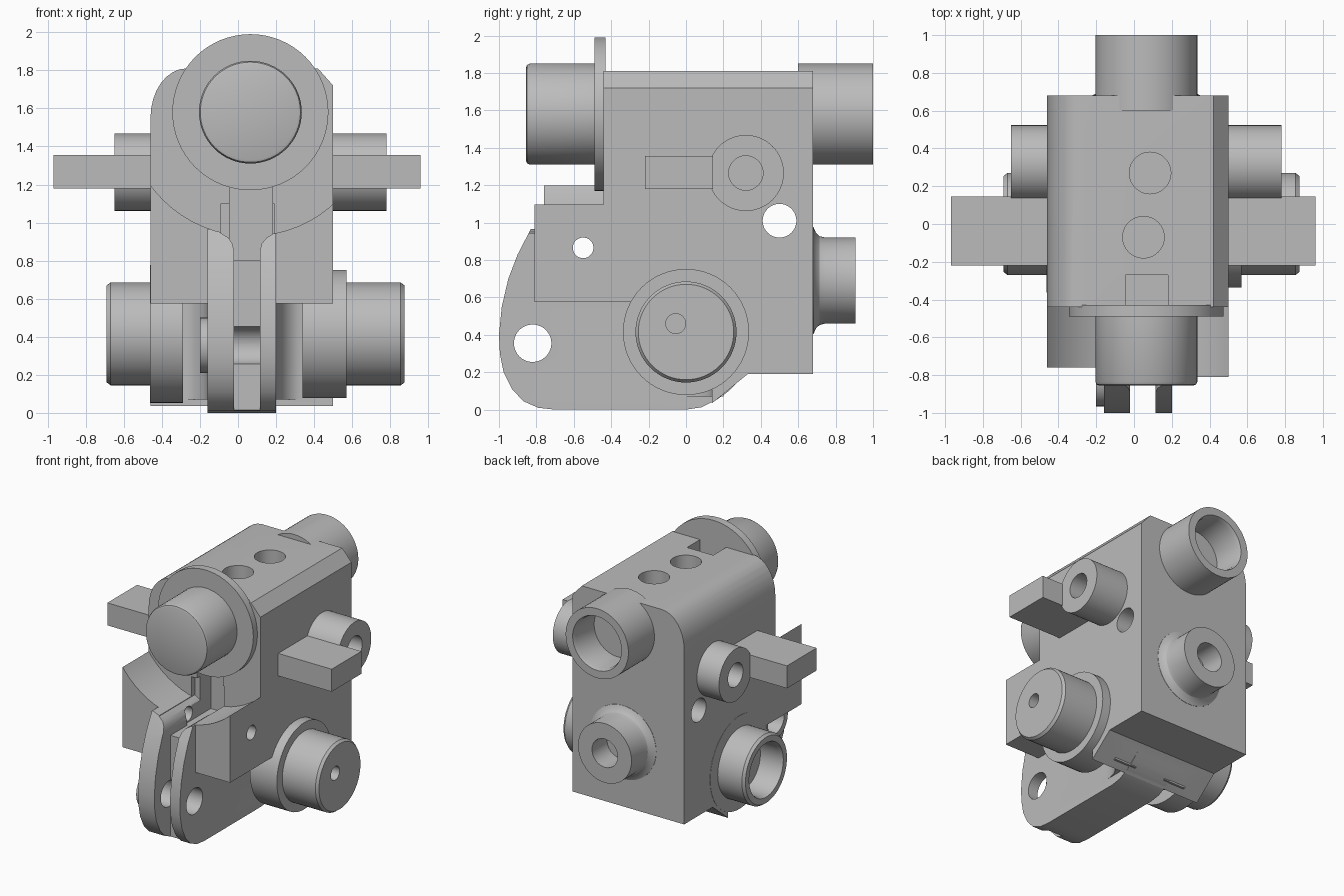
import bpy, bmesh, math
from mathutils import Vector

if "Cube" in bpy.data.objects:
    bpy.data.objects.remove(bpy.data.objects["Cube"])

grey = bpy.data.materials.new("grey plastic")
grey.diffuse_color = (0.5, 0.5, 0.5, 1)
grey.use_nodes = True
grey.node_tree.nodes["Principled BSDF"].inputs["Base Color"].default_value = grey.diffuse_color


def finish(name, bm):
    bmesh.ops.recalc_face_normals(bm, faces=bm.faces)
    me = bpy.data.meshes.new(name)
    bm.to_mesh(me)
    bm.free()
    ob = bpy.data.objects.new(name, me)
    bpy.context.collection.objects.link(ob)
    me.materials.append(grey)
    return ob


def prism(name, pts, axis, a, b):
    """Extrude a 2D outline along an axis: x uses (y,z), y uses (x,z), z uses (x,y)."""
    bm = bmesh.new()
    def place(p, t):
        v = list(p)
        v.insert("xyz".index(axis), t)
        return bm.verts.new(v)
    lo = [place(p, a) for p in pts]
    hi = [place(p, b) for p in pts]
    bm.faces.new(lo)
    bm.faces.new(hi)
    n = len(pts)
    for i in range(n):
        j = (i + 1) % n
        bm.faces.new((lo[i], lo[j], hi[j], hi[i]))
    return finish(name, bm)


def box(name, x, y, z):
    return prism(name, [(x[0], y[0]), (x[1], y[0]), (x[1], y[1]), (x[0], y[1])], "z", *z)


def lathe(name, profile, axis, c, n=64):
    """Turn a (position, radius) profile about an axis through c."""
    bm = bmesh.new()
    rings = []
    for t, r in profile:
        ring = []
        for k in range(n if r > 0 else 1):
            a = 2 * math.pi * k / n
            v = [c[0] + r * math.cos(a), c[1] + r * math.sin(a)]
            v.insert("xyz".index(axis), t)
            ring.append(bm.verts.new(v))
        rings.append(ring)
    for p, q in zip(rings, rings[1:]):
        for k in range(n):
            j = (k + 1) % n
            f = [p[k % len(p)], p[j % len(p)], q[j % len(q)], q[k % len(q)]]
            bm.faces.new(list(dict.fromkeys(f)))
    return finish(name, bm)


def cyl(name, axis, c, r, a, b):
    return lathe(name, [(a, 0), (a, r), (b, r), (b, 0)], axis, c)


def combine(ob, other, op):
    m = ob.modifiers.new(op, "BOOLEAN")
    m.operation, m.object, m.solver = op, other, "EXACT"
    bpy.context.view_layer.objects.active = ob
    bpy.ops.object.modifier_apply(modifier=m.name)
    bpy.data.objects.remove(other)


def smooth(ob):
    bpy.ops.object.select_all(action="DESELECT")
    ob.select_set(True)
    bpy.context.view_layer.objects.active = ob
    bpy.ops.object.shade_smooth_by_angle(angle=math.radians(25))


# Housing block with a rounded left shoulder and a chamfered right one
arc = [(-0.46 + 0.19 * (1 - math.cos(t)), 1.55 + 0.26 * math.sin(t))
       for t in [i * math.pi / 16 for i in range(9)]]
housing = prism("housing", [(-0.46, 0.575)] + arc + [(0.42, 1.81), (0.5, 1.72), (0.5, 0.575)],
                "y", -0.44, 0.68)

# Front shelf, rear foot and the central lug
lug_outline = [(-0.6, 0.965), (-0.83, 0.965), (-0.90, 0.83), (-0.95, 0.7), (-0.985, 0.55), (-1, 0.4),
               (-0.995, 0.3), (-0.975, 0.2), (-0.93, 0.11), (-0.87, 0.045), (-0.79, 0.01), (-0.7, 0),
               (0, 0), (0.08, 0.012), (0.16, 0.05), (0.23, 0.1), (0.33, 0.2), (0.33, 0.965)]
additions = [
    box("shelf_left", (-0.46, 0.2), (-0.76, -0.3), (0.575, 1.25)),
    box("shelf_right", (0.1, 0.5), (-0.81, -0.3), (0.575, 1.25)),
    prism("foot", [(0.14, 0.7), (0.14, 0.035), (0.33, 0.19), (0.68, 0.19), (0.68, 0.7)], "x", -0.46, 0.5),
    prism("lug", lug_outline, "x", -0.16, 0.2),
]
# Concave fillets where the lug meets the foot
for x0, s in ((-0.16, -1), (0.2, 1)):
    curve = [(x0 + s * 0.14 * (1 - math.cos(t)), -0.06 + 0.2 * math.sin(t))
             for t in [i * math.pi / 16 for i in range(9)]]
    curve += [(x0 + s * 0.14, 0.2), (x0 - s * 0.05, 0.2), (x0 - s * 0.05, -0.06)]
    additions.append(prism("fillet", curve, "z", 0.07, 0.6))
for part in additions:
    combine(housing, part, "UNION")

# Scoop, slots and drilled holes
flare = [(-0.02, 0.8), (-0.02, 0.85), (-0.03, 0.89), (-0.05, 0.92), (-0.09, 0.945), (-0.09, 1.1),
         (0.19, 1.1), (0.19, 0.945), (0.15, 0.92), (0.125, 0.89), (0.115, 0.85), (0.115, 0.8)]
cuts = [
    cyl("scoop", "y", (0.065, 1.58), 0.65, -1.2, -0.44),
    box("channel", (-0.045, 0.18), (-0.6, -0.27), (0.8, 1.9)),
    prism("slot_top", flare, "y", -1.2, -0.4),
    box("slot", (-0.02, 0.115), (-1.2, -0.8), (-0.1, 0.81)),
    cyl("top_hole_a", "z", (0.085, 0.27), 0.11, 1.3, 2),
    cyl("top_hole_b", "z", (0.05, -0.07), 0.11, 1.3, 2),
    cyl("side_hole", "x", (0.5, 1.01), 0.09, -1, 1),
    cyl("pin_hole", "x", (-0.55, 0.865), 0.055, -1, 1),
]
for cut in cuts:
    combine(housing, cut, "DIFFERENCE")

# Round boss on the left of the lug, then the hole through both cheeks
combine(housing, cyl("lug_boss", "x", (-0.82, 0.355), 0.145, -0.2, -0.1), "UNION")
combine(housing, box("slot", (-0.02, 0.115), (-1.2, -0.8), (-0.1, 0.81)), "DIFFERENCE")
combine(housing, cyl("lug_hole", "x", (-0.82, 0.355), 0.1, -0.5, 0.5), "DIFFERENCE")
smooth(housing)

# Front drum and backing disc, rear sockets
top = (0.065, 1.58)
parts = [
    cyl("front_disc", "y", top, 0.41, -0.49, -0.43),
    lathe("front_drum", [(-0.47, 0), (-0.47, 0.27), (-0.835, 0.27), (-0.85, 0.263), (-0.855, 0.25),
                         (-0.855, 0)], "y", top),
    lathe("rear_socket", [(0.6, 0), (0.6, 0.27), (1, 0.27), (1, 0.21), (0.97, 0.2), (0.75, 0.2),
                          (0.75, 0)], "y", top),
    lathe("rear_port", [(0.65, 0), (0.65, 0.29), (0.682, 0.285), (0.695, 0.255), (0.715, 0.237),
                        (0.745, 0.23), (0.905, 0.23), (0.905, 0.11), (0.72, 0.11), (0.72, 0)],
          "y", (0.065, 0.69)),
]

# Lower side drums with their flanges
low = (0, 0.415)
parts.append(cyl("right_flange", "x", low, 0.337, 0.34, 0.57))
parts.append(cyl("left_flange", "x", low, 0.362, -0.462, -0.29))
drum = lathe("right_drum", [(0.5, 0), (0.5, 0.27), (0.855, 0.27), (0.875, 0.255), (0.875, 0)], "x", low)
combine(drum, cyl("drum_hole", "x", (-0.055, 0.46), 0.053, 0.7, 1), "DIFFERENCE")
parts.append(drum)
parts.append(lathe("left_socket", [(-0.4, 0), (-0.4, 0.27), (-0.67, 0.27), (-0.69, 0.255),
                                   (-0.69, 0.21), (-0.66, 0.2), (-0.5, 0.2), (-0.5, 0)], "x", low))

# Side tubes and side bars
for side, wall, tube_end, bar_end in (("right", 0.5, 0.78, 0.96), ("left", -0.46, -0.65, -0.97)):
    inner = wall * 0.9
    parts.append(lathe(side + "_tube", [(inner, 0), (inner, 0.203), (tube_end, 0.203), (tube_end, 0.092),
                                        (wall, 0.092), (wall, 0)], "x", (0.32, 1.265)))
    parts.append(box(side + "_bar", sorted((inner, bar_end)), (-0.22, 0.145), (1.18, 1.355)))
for part in parts:
    smooth(part)
